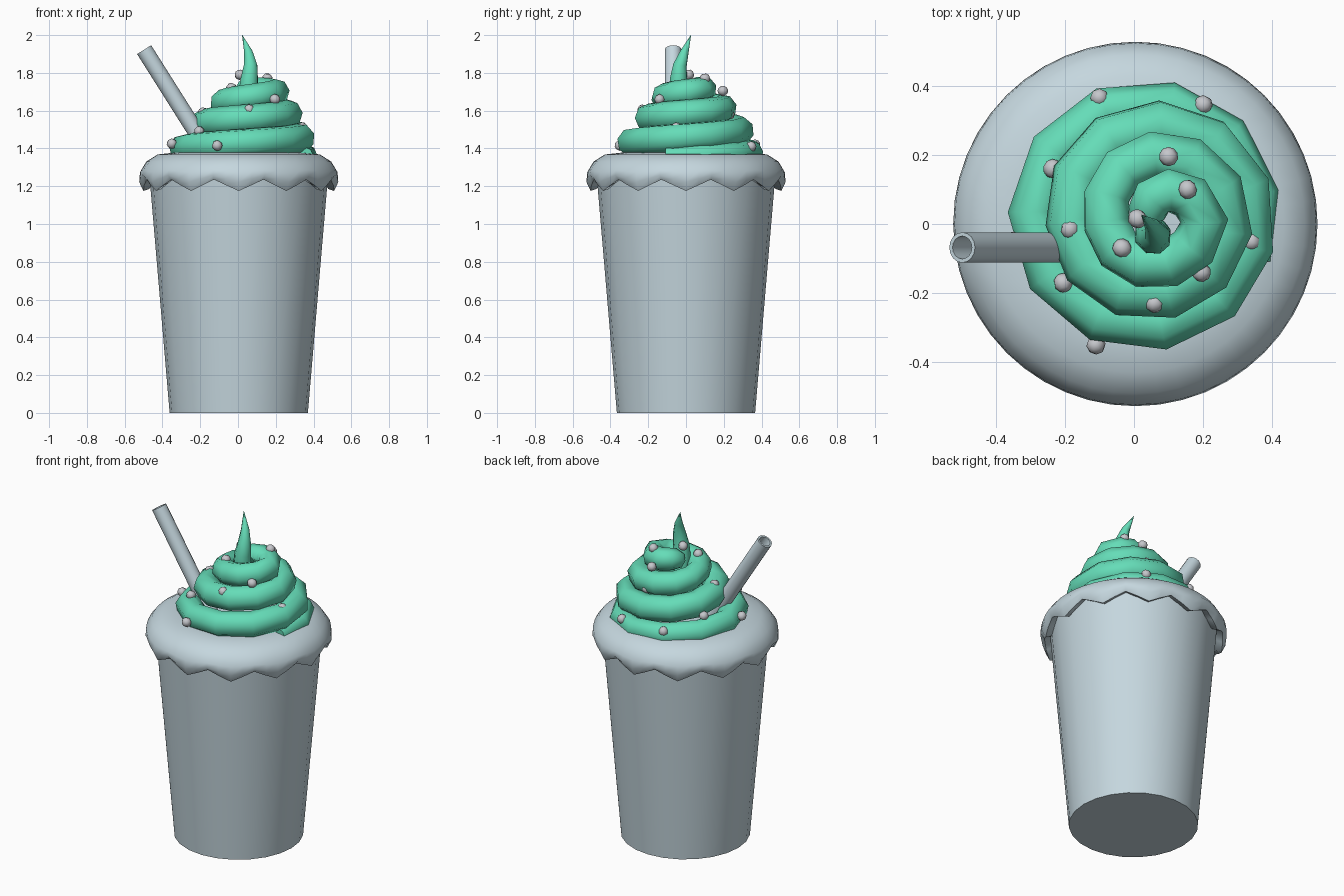
import bpy, bmesh, math
from mathutils import Vector

if "Cube" in bpy.data.objects:
    bpy.data.objects.remove(bpy.data.objects["Cube"])


def material(name, rgb):
    m = bpy.data.materials.new(name)
    m.diffuse_color = (*rgb, 1)
    m.use_nodes = True
    m.node_tree.nodes["Principled BSDF"].inputs["Base Color"].default_value = m.diffuse_color
    return m


PALE = material("pale blue grey", (0.56, 0.68, 0.735))
GREEN = material("mint green", (0.13, 0.72, 0.48))
GREY = material("light grey", (0.56, 0.57, 0.60))


def finish(ob, mat, angle=60):
    ob.data.materials.clear()
    ob.data.materials.append(mat)
    bpy.ops.object.select_all(action='DESELECT')
    ob.select_set(True)
    bpy.context.view_layer.objects.active = ob
    bpy.ops.object.shade_smooth_by_angle(angle=math.radians(angle))


def from_bmesh(name, bm, mat, angle=60):
    bmesh.ops.recalc_face_normals(bm, faces=bm.faces)
    me = bpy.data.meshes.new(name)
    bm.to_mesh(me)
    bm.free()
    ob = bpy.data.objects.new(name, me)
    bpy.context.collection.objects.link(ob)
    finish(ob, mat, angle)
    return ob


def lathe(name, profile, sides, mat, wave=None, angle=60):
    """Profile of (radius, z, wave weight), capped at both ends."""
    bm = bmesh.new()
    rings = []
    for r, z, w in profile:
        ring = []
        for i in range(sides):
            a = 2 * math.pi * i / sides
            dz = w * wave(a) if wave else 0
            ring.append(bm.verts.new((0.004 + r * math.cos(a), r * math.sin(a), z + dz)))
        rings.append(ring)
    for lo, hi in zip(rings, rings[1:]):
        for i in range(sides):
            j = (i + 1) % sides
            bm.faces.new((lo[i], lo[j], hi[j], hi[i]))
    bm.faces.new(rings[0])
    bm.faces.new(rings[-1])
    return from_bmesh(name, bm, mat, angle)


def tube(name, points, depth, mat, res=2):
    """Tube through (position, radius) points."""
    cu = bpy.data.curves.new(name, 'CURVE')
    cu.dimensions = '3D'
    cu.bevel_depth = depth
    cu.bevel_resolution = res
    cu.use_fill_caps = True
    sp = cu.splines.new('POLY')
    sp.points.add(len(points) - 1)
    for p, (co, r) in zip(sp.points, points):
        p.co = (*co, 1)
        p.radius = r / depth
    ob = bpy.data.objects.new(name, cu)
    bpy.context.collection.objects.link(ob)
    bpy.ops.object.select_all(action='DESELECT')
    ob.select_set(True)
    bpy.context.view_layer.objects.active = ob
    bpy.ops.object.convert(target='MESH')
    finish(bpy.context.object, mat, 75)


def lerp(t, xs, ys):
    for k in range(len(xs) - 1):
        if t <= xs[k + 1]:
            f = (t - xs[k]) / (xs[k + 1] - xs[k])
            return ys[k] + f * (ys[k + 1] - ys[k])
    return ys[-1]


# Tapered cup
lathe("cup", [(0.366, 0, 0), (0.475, 1.28, 0)], 24, PALE)

# Scalloped cream collar draped over the rim
lathe("cream_collar",
      [(0.44, 1.24, 0.5), (0.475, 1.215, 1), (0.505, 1.205, 1), (0.527, 1.24, 0.6),
       (0.523, 1.28, 0.2), (0.49, 1.33, 0), (0.43, 1.368, 0), (0.34, 1.378, 0)],
      48, PALE, wave=lambda a: -0.03 * math.cos(12 * a))

# Whipped spiral, widest at the bottom
ts = [-0.06, 0.5, 1, 1.5, 2, 2.5, 3, 3.25, 3.45]
outer = [0.39, 0.405, 0.375, 0.305, 0.295, 0.205, 0.215, 0.125, 0.06]
height = [1.355, 1.40, 1.46, 1.53, 1.585, 1.64, 1.70, 1.72, 1.70]
thick = [0.055, 0.075, 0.077, 0.077, 0.075, 0.07, 0.07, 0.065, 0.055]
swirl = []
n = 38
for i in range(n + 1):
    t = -0.06 + 3.51 * i / n
    r = lerp(t, ts, thick)
    d = max(lerp(t, ts, outer) - r, 0.02)
    a = 2 * math.pi * t
    cx = 0.035 + 0.008 * t
    swirl.append(((cx + d * math.cos(a), 0.02 + d * math.sin(a), lerp(t, ts, height)), r))
tube("whipped_swirl", swirl, 0.07, GREEN)

# Curled peak
tube("swirl_peak", [((0.05, -0.02, 1.62), 0.05), ((0.055, -0.035, 1.70), 0.054),
                    ((0.06, -0.04, 1.77), 0.048), ((0.067, -0.032, 1.84), 0.038),
                    ((0.055, -0.008, 1.91), 0.024), ((0.022, 0.026, 2.0), 0.001)],
     0.05, GREEN)

# Hollow straw leaning to the left
top, base = Vector((-0.497, -0.068, 1.923)), Vector((-0.11, -0.068, 1.31))
axis = (top - base).normalized()
side = Vector((0, 1, 0))
up = axis.cross(side)
bm = bmesh.new()
rings = []
for c, r in ((base, 0.044), (top, 0.044), (top, 0.033), (base, 0.033)):
    rings.append([bm.verts.new(c + r * (side * math.cos(k * math.pi / 8) + up * math.sin(k * math.pi / 8)))
                  for k in range(16)])
for q in range(4):
    A, B = rings[q], rings[(q + 1) % 4]
    for k in range(16):
        j = (k + 1) % 16
        bm.faces.new((A[k], A[j], B[j], B[k]))
from_bmesh("straw", bm, PALE, 40)

# Sprinkle beads scattered over the swirl
beads = [(-0.10, 0.365, 1.42), (0.20, 0.345, 1.41), (0.11, 0.23, 1.58), (0.10, 0.195, 1.705),
         (0.155, 0.10, 1.77), (-0.235, 0.16, 1.475), (-0.185, -0.015, 1.59), (-0.205, -0.17, 1.49),
         (0.01, 0.015, 1.79), (-0.035, -0.07, 1.72), (0.195, -0.14, 1.66), (0.06, -0.23, 1.605),
         (-0.11, -0.35, 1.415), (0.34, -0.05, 1.51), (-0.35, -0.05, 1.425)]
for i, p in enumerate(beads):
    bpy.ops.mesh.primitive_uv_sphere_add(segments=8, ring_count=5, radius=0.028, location=p,
                                         rotation=(0.3 * i, 0.5 * i, 0))
    ob = bpy.context.object
    ob.name = "sprinkle_%d" % (i + 1)
    finish(ob, GREY)
